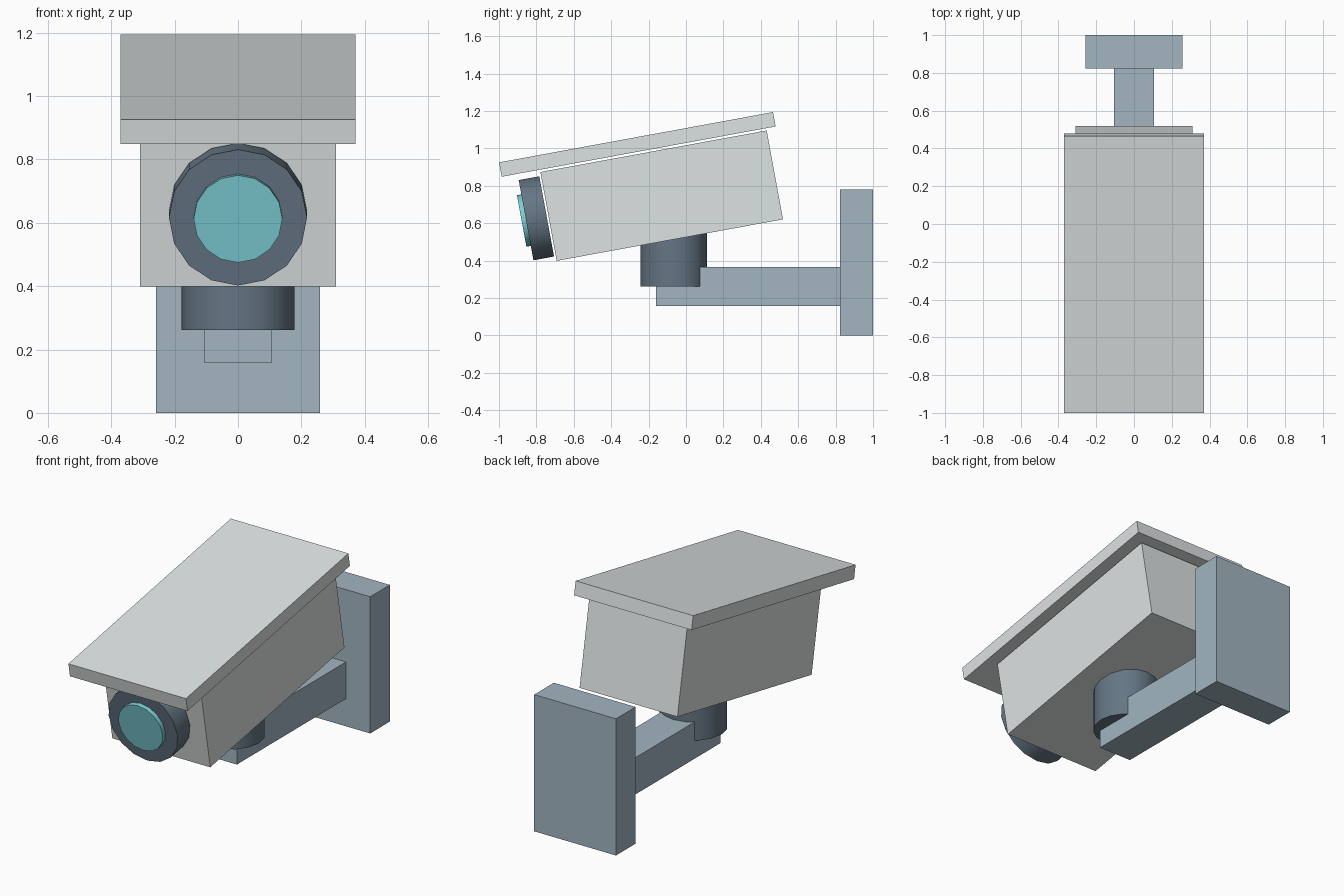
import bpy
from math import radians, pi

if "Cube" in bpy.data.objects:
    bpy.data.objects.remove(bpy.data.objects["Cube"])

TILT = radians(10.4)


def material(name, rgb):
    m = bpy.data.materials.new(name)
    m.diffuse_color = (*rgb, 1)
    m.use_nodes = True
    m.node_tree.nodes["Principled BSDF"].inputs["Base Color"].default_value = m.diffuse_color
    return m


shell = material("pale_shell", (0.72, 0.76, 0.76))
steel = material("blue_grey", (0.36, 0.46, 0.53))
dark = material("dark_slate", (0.13, 0.18, 0.23))
teal = material("teal_glass", (0.2, 0.62, 0.67))


def box(name, size, loc, mat, tilt=0.0):
    bpy.ops.mesh.primitive_cube_add(size=1, location=loc)
    o = bpy.context.object
    o.name = name
    o.scale = size
    bpy.ops.object.transform_apply(location=False, rotation=False, scale=True)
    o.rotation_euler.x = tilt
    o.data.materials.append(mat)
    return o


def cylinder(name, radius, depth, loc, mat, rot=0.0):
    bpy.ops.mesh.primitive_cylinder_add(vertices=16, radius=radius, depth=depth,
                                        location=loc, rotation=(rot, 0, 0))
    o = bpy.context.object
    o.name = name
    o.data.materials.append(mat)
    bpy.ops.object.shade_smooth_by_angle(angle=radians(35))
    return o


# Wall bracket
box("wall_plate", (0.516, 0.177, 0.78), (0, 0.9115, 0.39), steel)
box("bracket_arm", (0.21, 0.99, 0.21), (0, 0.335, 0.262), steel)
cylinder("swivel_mount", 0.178, 0.30, (0, -0.066, 0.412), dark)

# Tilted housing and sun shield
box("camera_housing", (0.618, 1.23, 0.483), (0, -0.13, 0.7475), shell, TILT)
box("sun_shield", (0.742, 1.489, 0.078), (0, -0.26, 1.0215), shell, TILT)

# Lens, facing along the tilted axis
cylinder("lens_barrel", 0.218, 0.112, (0, -0.80, 0.6265), dark, pi / 2 + TILT)
cylinder("lens_glass", 0.14, 0.05, (0, -0.854, 0.6165), teal, pi / 2 + TILT)
